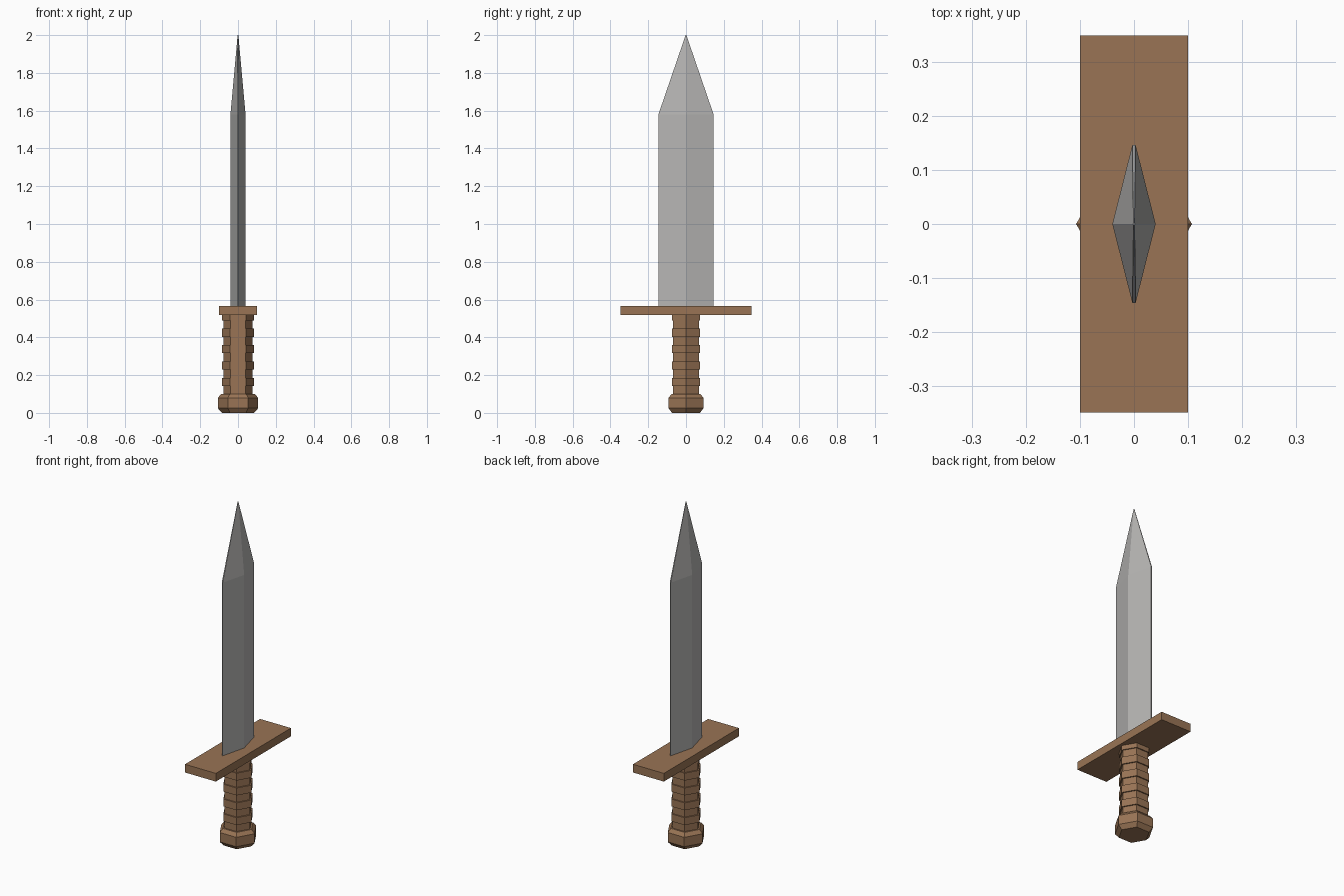
import bpy, bmesh, math

if "Cube" in bpy.data.objects:
    bpy.data.objects.remove(bpy.data.objects["Cube"])


def material(name, rgb):
    m = bpy.data.materials.new(name)
    m.diffuse_color = (*rgb, 1.0)
    m.use_nodes = True
    m.node_tree.nodes["Principled BSDF"].inputs["Base Color"].default_value = m.diffuse_color
    return m


WOOD = material("brown wood", (0.32, 0.175, 0.09))
STEEL = material("grey steel", (0.47, 0.465, 0.455))


def loft(name, rings, mat):
    """Join a stack of equal-length point rings and cap both ends."""
    bm = bmesh.new()
    loops = [[bm.verts.new(p) for p in ring] for ring in rings]
    n = len(loops[0])
    for a, b in zip(loops, loops[1:]):
        for i in range(n):
            j = (i + 1) % n
            bm.faces.new((a[i], a[j], b[j], b[i]))
    bm.faces.new(loops[0][::-1])
    bm.faces.new(loops[-1])
    bmesh.ops.recalc_face_normals(bm, faces=bm.faces[:])
    mesh = bpy.data.meshes.new(name)
    bm.to_mesh(mesh)
    bm.free()
    mesh.materials.append(mat)
    obj = bpy.data.objects.new(name, mesh)
    bpy.context.collection.objects.link(obj)
    return obj


def hexagon(r, z):
    return [(r * math.cos(math.radians(60 * i)), r * math.sin(math.radians(60 * i)), z)
            for i in range(6)]


def blade_ring(hx, hy, edge, z):
    # diamond section with a thin flat along each cutting edge
    return [(hx, 0, z), (edge, hy, z), (-edge, hy, z),
            (-hx, 0, z), (-edge, -hy, z), (edge, -hy, z)]


# pommel: chamfered hexagonal knob
loft("pommel", [hexagon(r, z) for r, z in
                ((0.085, 0), (0.107, 0.025), (0.107, 0.08), (0.088, 0.10))], WOOD)

# grip: alternating narrow and wide hexagonal bands, then a collar
rings, bands, z0, z1 = [], 9, 0.098, 0.49
step = (z1 - z0) / bands
for i in range(bands):
    r = 0.086 if i % 2 else 0.078
    rings += [hexagon(r, z0 + i * step), hexagon(r, z0 + (i + 1) * step)]
rings += [hexagon(0.085, z1), hexagon(0.085, 0.517)]
loft("grip", rings, WOOD)

# guard: flat crossbar
loft("guard", [[(0.1, -0.348, z), (0.1, 0.348, z), (-0.1, 0.348, z), (-0.1, -0.348, z)]
               for z in (0.517, 0.565)], WOOD)

# blade: straight body with a pointed tip
loft("blade", [blade_ring(0.04, 0.146, 0.003, 0.56),
               blade_ring(0.04, 0.146, 0.003, 1.58),
               blade_ring(0.002, 0.002, 0.001, 2.0)], STEEL)
